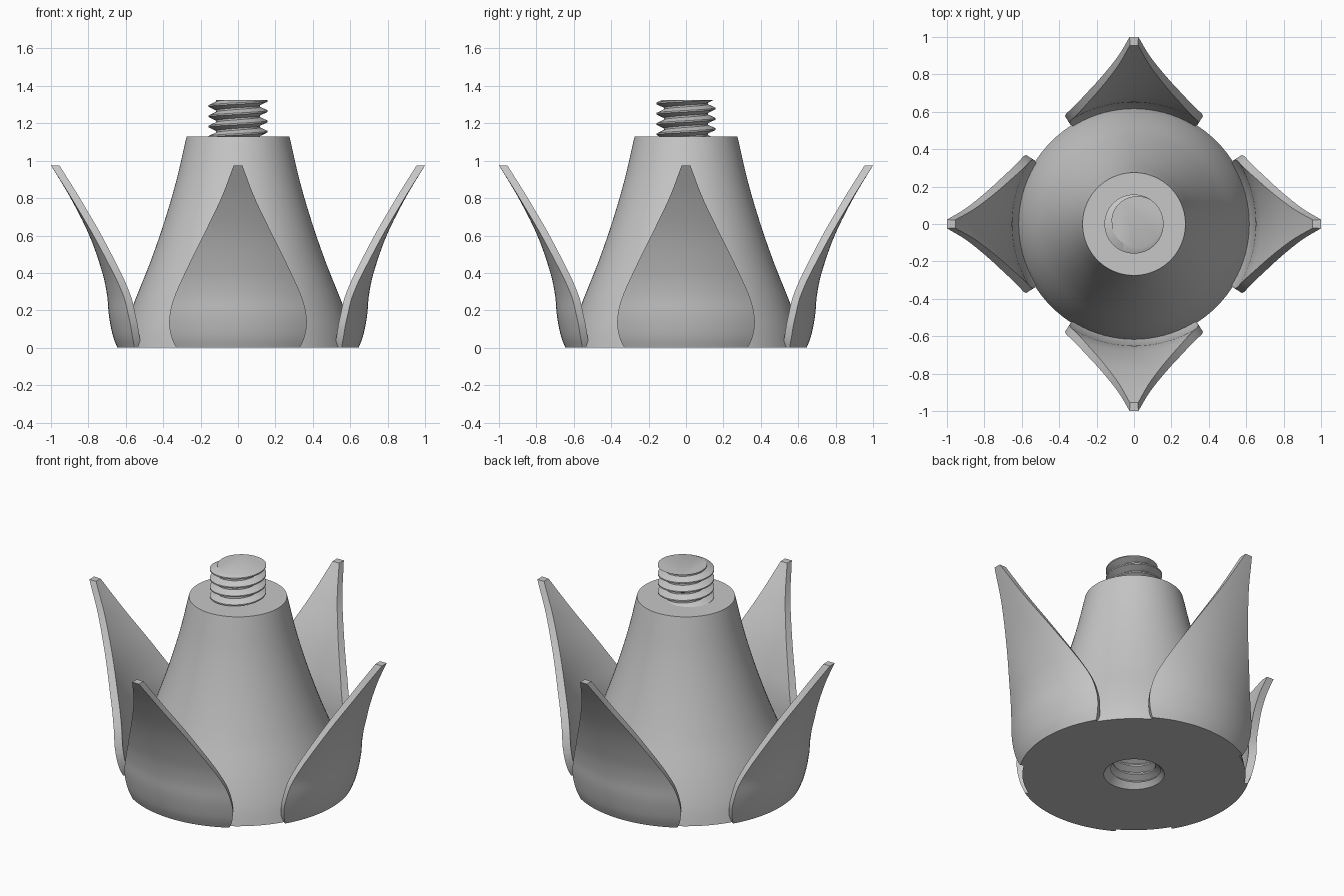
import bpy, bmesh, math
from mathutils import Vector

if "Cube" in bpy.data.objects:
    bpy.data.objects.remove(bpy.data.objects["Cube"])

steel = bpy.data.materials.new("light grey")
steel.diffuse_color = (0.57, 0.57, 0.57, 1)
steel.use_nodes = True
steel.node_tree.nodes["Principled BSDF"].inputs["Base Color"].default_value = steel.diffuse_color


def curve(pts, z):
    """Smooth value at height z through (z, value) points."""
    n = len(pts)

    def slope(i):
        a, b = pts[max(i - 1, 0)], pts[min(i + 1, n - 1)]
        return (b[1] - a[1]) / (b[0] - a[0])

    k = next((i for i in range(n - 1) if z <= pts[i + 1][0]), n - 2)
    (z0, v0), (z1, v1) = pts[k], pts[k + 1]
    h = z1 - z0
    t = (z - z0) / h
    return (v0 * (2*t**3 - 3*t**2 + 1) + v1 * (3*t**2 - 2*t**3)
            + h * slope(k) * (t**3 - 2*t**2 + t) + h * slope(k + 1) * (t**3 - t**2))


def finish(bm, name):
    bmesh.ops.remove_doubles(bm, verts=bm.verts, dist=1e-5)
    bmesh.ops.recalc_face_normals(bm, faces=bm.faces)
    me = bpy.data.meshes.new(name)
    bm.to_mesh(me)
    bm.free()
    me.materials.append(steel)
    ob = bpy.data.objects.new(name, me)
    bpy.context.collection.objects.link(ob)
    return ob


def activate(ob):
    bpy.ops.object.select_all(action='DESELECT')
    ob.select_set(True)
    bpy.context.view_layer.objects.active = ob


def smooth(ob):
    activate(ob)
    bpy.ops.object.shade_smooth_by_angle(angle=math.radians(32))


def lathe(name, profile, n=96):
    """Closed solid of revolution from (z, radius) points, bottom to top."""
    bm = bmesh.new()
    rings = [[bm.verts.new((r * math.cos(2*math.pi*i/n), r * math.sin(2*math.pi*i/n), z))
              for i in range(n)] for z, r in profile]
    for a, b in zip(rings, rings[1:]):
        for i in range(n):
            j = (i + 1) % n
            bm.faces.new((a[i], a[j], b[j], b[i]))
    bm.faces.new(rings[0][::-1])
    bm.faces.new(rings[-1])
    return finish(bm, name)


def thread(name, z0, z1, phase, root, crest, pitch=0.055, n=48):
    """Helical threaded rod cut flat at z0 and z1; phase is a crest height."""
    tooth = [(-0.07, crest), (0.07, crest), (0.42, root), (0.58, root)]
    first = math.floor((z0 - phase) / pitch) - 2
    last = math.ceil((z1 - phase) / pitch) + 2
    rows = [(phase + pitch * (k + o), r) for k in range(first, last) for o, r in tooth]
    bm = bmesh.new()
    grid = [[bm.verts.new((r * math.cos(2*math.pi*i/n), r * math.sin(2*math.pi*i/n),
                           z + pitch * i / n)) for i in range(n + 1)] for z, r in rows]
    for a, b in zip(grid, grid[1:]):
        for i in range(n):
            bm.faces.new((a[i], a[i+1], b[i+1], b[i]))
    bmesh.ops.remove_doubles(bm, verts=bm.verts, dist=1e-5)
    for z, s in ((z0, -1), (z1, 1)):
        cut = bmesh.ops.bisect_plane(bm, geom=bm.verts[:] + bm.edges[:] + bm.faces[:], dist=1e-6,
                                     plane_co=Vector((0, 0, z)), plane_no=Vector((0, 0, s)),
                                     clear_outer=True)
        rim = [e for e in cut["geom_cut"] if isinstance(e, bmesh.types.BMEdge)]
        bmesh.ops.edgenet_fill(bm, edges=rim)
    return finish(bm, name)


# Tapered body with a gently hollow flank
flank = [(0, 0.625), (0.1, 0.603), (0.24, 0.556), (0.45, 0.472),
         (0.68, 0.392), (0.9, 0.328), (1.13, 0.275)]
body = lathe("body", [(1.13 * i / 32, curve(flank, 1.13 * i / 32)) for i in range(33)])

# Threaded socket with a chamfered mouth, cut into the underside
cutters = [thread("socket_cutter", -0.03, 0.25, 0.01, 0.12, 0.158),
           lathe("mouth_cutter", [(-0.02, 0.19), (0.05, 0.12)])]
for c in cutters:
    activate(body)
    m = body.modifiers.new("cut", 'BOOLEAN')
    m.operation, m.solver, m.object = 'DIFFERENCE', 'EXACT', c
    bpy.ops.object.modifier_apply(modifier=m.name)
    bpy.data.objects.remove(c)
smooth(body)

# Threaded stud on top
smooth(thread("stud", 1.12, 1.325, 1.32, 0.117, 0.158))

# Four curved petals: wall radius and half width by height
wall = [(0, 0.645), (0.06, 0.668), (0.17, 0.69), (0.28, 0.7), (0.4, 0.725),
        (0.6, 0.795), (0.8, 0.895), (0.975, 1.0)]
width = [(0, 0.33), (0.05, 0.354), (0.14, 0.368), (0.25, 0.348), (0.4, 0.284),
         (0.6, 0.186), (0.8, 0.09), (0.975, 0.023)]
THICK, ROWS, COLS = 0.045, 40, 20


def petal(name, turn):
    bm = bmesh.new()
    layers = []
    for inset in (0, THICK):
        layer = []
        for j in range(ROWS + 1):
            z = 0.975 * j / ROWS
            r = curve(wall, z)
            half = math.asin(curve(width, z) / r)
            angles = [turn + half * (2 * i / COLS - 1) for i in range(COLS + 1)]
            layer.append([bm.verts.new(((r - inset) * math.cos(a), (r - inset) * math.sin(a), z))
                          for a in angles])
        layers.append(layer)
    out, inn = layers
    for g in layers:
        for j in range(ROWS):
            for i in range(COLS):
                bm.faces.new((g[j][i], g[j][i+1], g[j+1][i+1], g[j+1][i]))
    for j in range(ROWS):  # side edges
        for i in (0, COLS):
            bm.faces.new((out[j][i], out[j+1][i], inn[j+1][i], inn[j][i]))
    for i in range(COLS):  # foot and tip
        for j in (0, ROWS):
            bm.faces.new((out[j][i], out[j][i+1], inn[j][i+1], inn[j][i]))
    smooth(finish(bm, name))


for k, side in enumerate(("right", "back", "left", "front")):
    petal(side + "_petal", k * math.pi / 2)
